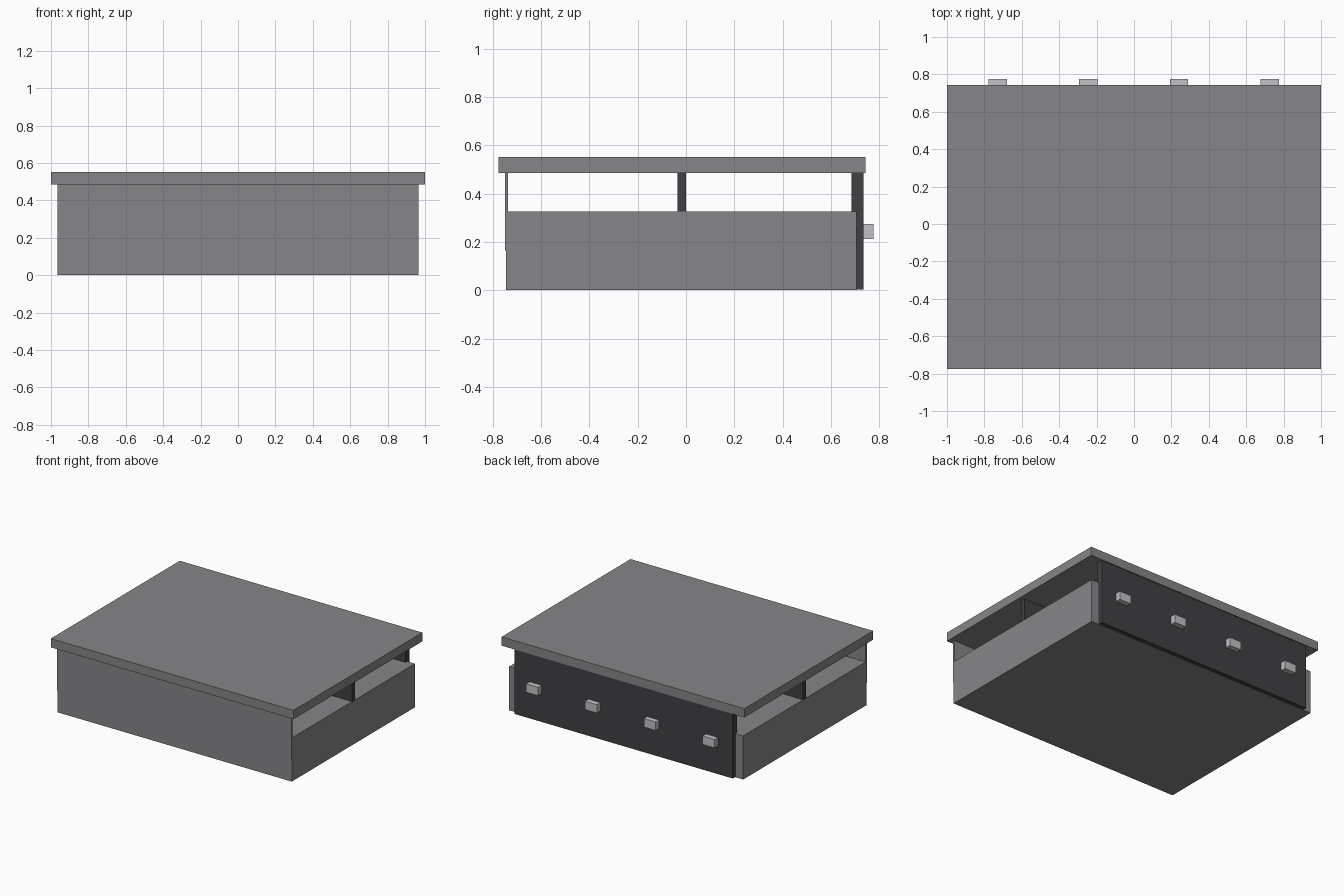
import bpy

old = bpy.data.objects.get("Cube")
if old:
    bpy.data.objects.remove(old, do_unlink=True)


def material(name, rgb):
    m = bpy.data.materials.new(name)
    m.use_nodes = True
    colour = (*rgb, 1.0)
    m.diffuse_color = colour
    m.node_tree.nodes["Principled BSDF"].inputs["Base Color"].default_value = colour
    return m


grey = material("mid grey", (0.24, 0.24, 0.25))
dark = material("dark grey", (0.053, 0.052, 0.06))
light = material("light grey", (0.54, 0.54, 0.57))


def box(name, x, y, z, mat):
    """Axis-aligned box from its (low, high) limits on each axis."""
    mid = [(a + b) / 2 for a, b in (x, y, z)]
    bpy.ops.mesh.primitive_cube_add(size=1, location=mid)
    ob = bpy.context.object
    ob.name = name
    ob.scale = [b - a for a, b in (x, y, z)]
    bpy.ops.object.transform_apply(location=False, rotation=False, scale=True)
    ob.data.materials.append(mat)
    return ob


side = (-0.965, 0.965)

# Solid lower block and overhanging roof slab
box("base", side, (-0.745, 0.705), (0, 0.325), grey)
box("roof", (-1, 1), (-0.775, 0.742), (0.486, 0.552), grey)

# Thin front panel reaching up to the roof
box("front_panel", side, (-0.75, -0.737), (0.165, 0.486), grey)

# Dark walls that carry the roof
box("middle_wall", side, (-0.035, 0), (0.32, 0.486), dark)
box("back_wall", (-0.9, 0.9), (0.685, 0.735), (0.002, 0.486), dark)

# Row of small light blocks on the back wall
for i in range(4):
    cx = -0.729 + i * 0.485
    box(f"back_block_{i + 1}", (cx - 0.049, cx + 0.049), (0.73, 0.775), (0.212, 0.275), light)
